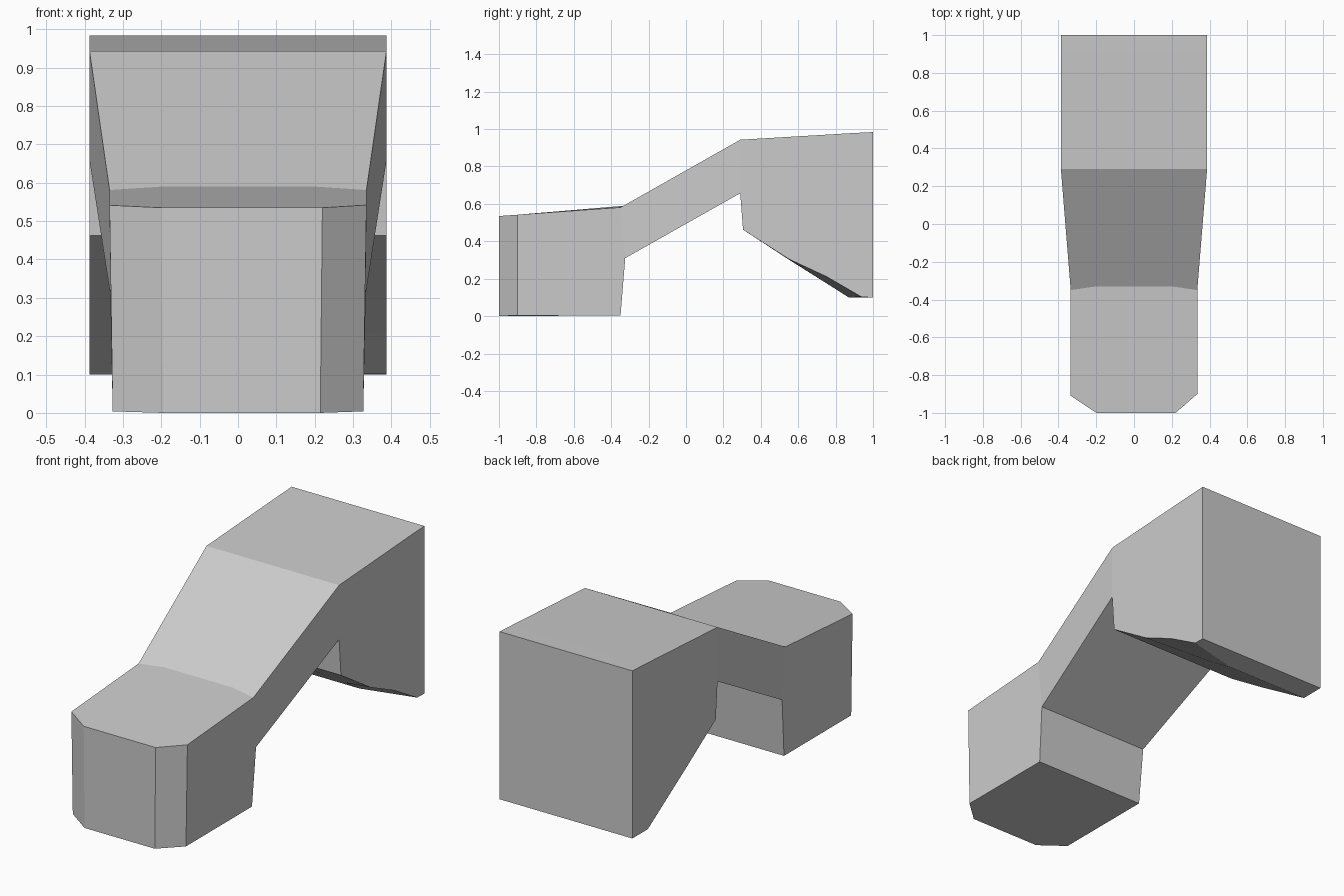
import bpy, bmesh

if "Cube" in bpy.data.objects:
    bpy.data.objects.remove(bpy.data.objects["Cube"])

bm = bmesh.new()


def face(points):
    bm.faces.new([bm.verts.new(p) for p in points])


def strips(stations):
    """Skin neighbouring polylines with quads."""
    for a, b in zip(stations, stations[1:]):
        for i in range(len(a) - 1):
            face([a[i], a[i + 1], b[i + 1], b[i]])


# Front block: plan outline with cut front corners
plan = [(.335, -.35), (.335, -.9), (.22, -1), (-.2, -1), (-.335, -.91), (-.335, -.35)]
top = [(x, y, .535 + (y + 1) * .071) for x, y in plan]
base = [(x * .975, y, 0.004 if abs(x) > .3 else 0) for x, y in plan]
ridge = [top[-1], (-.2, -.33, .59), (.2, -.33, .59), top[0]]
armpit = {s: (s * .333, -.325, .31) for s in (1, -1)}
face(top + ridge[1:3])
face(base)
strips([top[1:5], base[1:5]])
face([top[0], top[1], base[1], base[0], armpit[1]])
face([top[5], top[4], base[4], base[5], armpit[-1]])
face([base[0], base[5], armpit[-1], armpit[1]])

# Rear block: side profiles, the right lower edge being slightly cut away
W = .387
upper = [(.29, .943), (.9, .979), (1, .984)]
lower_main = [(1, .1), (.87, .1), (.75, .176), (.55, .302), (.305, .462), (.29, .657)]
lower_cut = [(1, .1), (.94, .102), (.75, .212), (.55, .305), (.305, .462), (.29, .657)]


def station(x, prof):
    return [(x, y, z) for y, z in prof]


strips([station(-W, upper), station(W, upper)])
low_l, low_m, low_r = station(-W, lower_main), station(.1, lower_main), station(W, lower_cut)
strips([low_l, low_m, low_r])
face(station(-W, upper) + low_l)
face(station(W, upper) + low_r)
face([(-W, 1, .984), (W, 1, .984), low_r[0], low_m[0], low_l[0]])

# Sloping bridge between the blocks
brow = {s: (s * W, .29, .943) for s in (1, -1)}
notch = {s: (s * W, .29, .657) for s in (1, -1)}
face(ridge + [brow[1], brow[-1]])
face([armpit[-1], armpit[1], notch[1], (.1, .29, .657), notch[-1]])
face([top[0], brow[1], notch[1], armpit[1]])
face([top[5], brow[-1], notch[-1], armpit[-1]])

bmesh.ops.remove_doubles(bm, verts=bm.verts, dist=.0005)
bmesh.ops.recalc_face_normals(bm, faces=bm.faces)
mesh = bpy.data.meshes.new("stepped_body")
bm.to_mesh(mesh)
bm.free()
bpy.context.collection.objects.link(bpy.data.objects.new("stepped_body", mesh))
